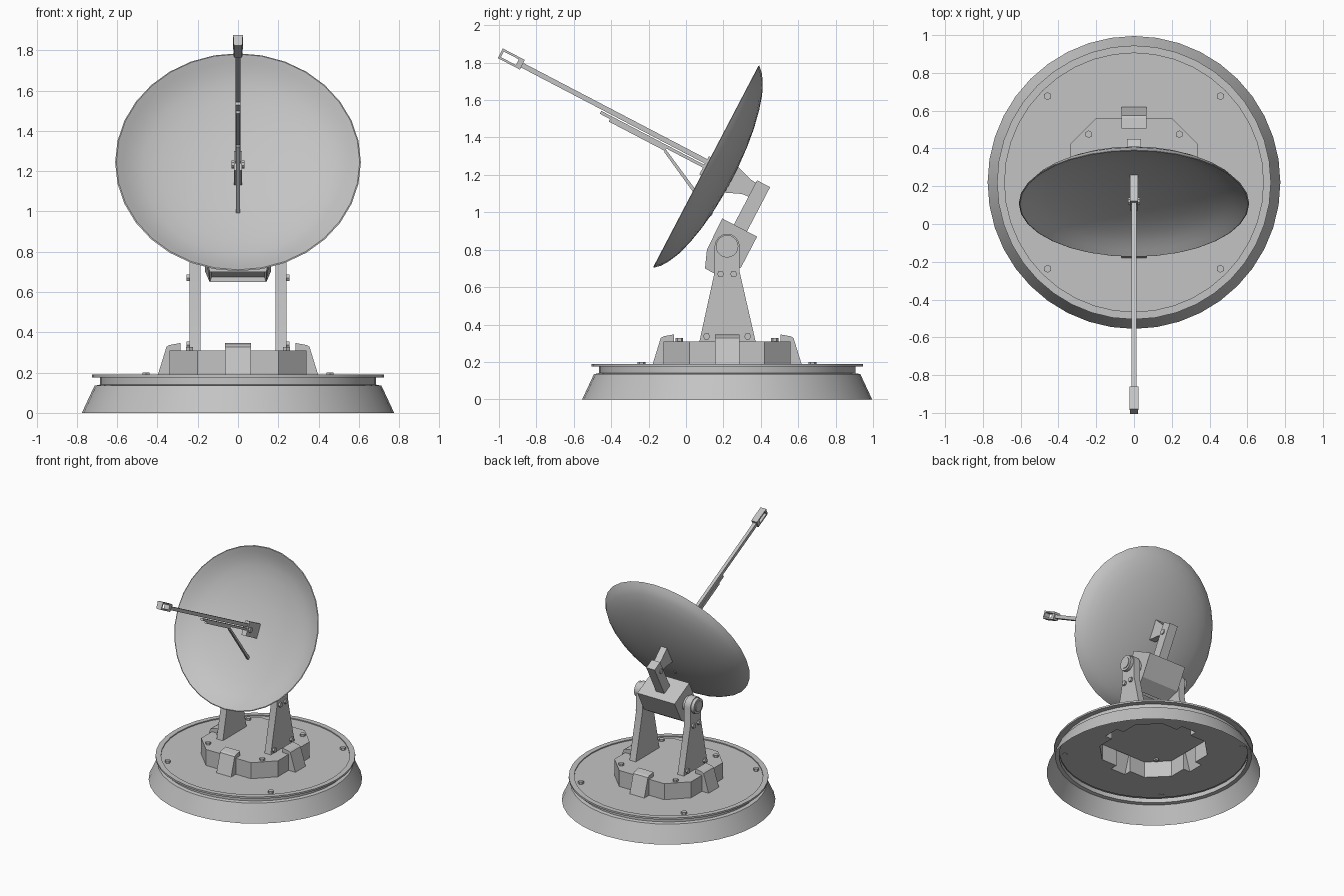
import bpy, bmesh
from math import radians, sin, cos, pi
from mathutils import Matrix, Vector

if "Cube" in bpy.data.objects:
    bpy.data.objects.remove(bpy.data.objects["Cube"])

grey = bpy.data.materials.new("light_grey")
grey.use_nodes = True
grey.diffuse_color = (0.55, 0.55, 0.55, 1)
grey.node_tree.nodes["Principled BSDF"].inputs["Base Color"].default_value = (0.55, 0.55, 0.55, 1)

BASE = Matrix.Translation((0, 0.22, 0))
# Tilted frame at the pivot: local z runs up the dish, local -y is the aim
TILT = Matrix.Translation((0, 0.22, 0.818)) @ Matrix.Rotation(radians(-27.6), 4, 'X')
I = Matrix.Identity(4)


def finish(name, bm, mat=I, smooth=True, bevel=0, recalc=True):
    if recalc:
        bmesh.ops.recalc_face_normals(bm, faces=bm.faces)
    bm.transform(mat)
    me = bpy.data.meshes.new(name)
    bm.to_mesh(me)
    bm.free()
    me.materials.append(grey)
    ob = bpy.data.objects.new(name, me)
    bpy.context.collection.objects.link(ob)
    if smooth:
        bpy.ops.object.select_all(action='DESELECT')
        ob.select_set(True)
        bpy.context.view_layer.objects.active = ob
        bpy.ops.object.shade_smooth_by_angle(angle=radians(30))
    if bevel:
        m = ob.modifiers.new("bevel", 'BEVEL')
        m.width, m.segments = bevel, 1
    return ob


def prism_mesh(pts, x0, x1):
    """Side outline (y, z) extruded across x."""
    bm = bmesh.new()
    face = bm.faces.new([bm.verts.new((x0, y, z)) for y, z in pts])
    ext = bmesh.ops.extrude_face_region(bm, geom=[face])["geom"]
    bmesh.ops.translate(bm, vec=(x1 - x0, 0, 0),
                        verts=[g for g in ext if isinstance(g, bmesh.types.BMVert)])
    if not face.is_valid or len(bm.faces) < len(pts) + 2:
        bm.faces.new([v for v in bm.verts if abs(v.co.x - x0) < 1e-6])
    bmesh.ops.recalc_face_normals(bm, faces=bm.faces)
    return bm


def prism(name, pts, x0, x1, mat=I, bevel=0):
    return finish(name, prism_mesh(pts, x0, x1), mat, bevel=bevel)


def beam(name, a0, a1, u0, u1, hw):
    """Box in the tilted frame: a is forward, u is up."""
    return prism(name, [(-a0, u0), (-a1, u0), (-a1, u1), (-a0, u1)], -hw, hw, TILT)


def lathe(name, profile, n, mat=I):
    bm = bmesh.new()
    vs = [bm.verts.new((r, 0, z)) for r, z in profile]
    es = [bm.edges.new(p) for p in zip(vs, vs[1:])]
    bmesh.ops.spin(bm, geom=vs + es, cent=(0, 0, 0), axis=(0, 0, 1),
                   angle=2 * pi, steps=n, use_duplicate=False)
    bmesh.ops.remove_doubles(bm, verts=bm.verts, dist=1e-5)
    return finish(name, bm, mat)


def cylinder(name, r, depth, n, mat):
    bm = bmesh.new()
    bmesh.ops.create_cone(bm, cap_ends=True, segments=n, radius1=r, radius2=r, depth=depth)
    return finish(name, bm, mat)


def at(x, y, z):
    return Matrix.Translation((x, y, z))


ACROSS = Matrix.Rotation(pi / 2, 4, 'Y')

# Hollow base skirt with neck and rim
RIM, FLOOR, SEG = 0.685, 0.182, 40
lathe("base_skirt", [(0.775, 0), (0.712, 0.135), (RIM, 0.14), (RIM, 0.176), (0.725, 0.176),
                     (0.725, 0.19), (RIM, 0.19), (RIM, FLOOR)], SEG, BASE)

# Plan outline of the platform with its four bracket openings
HALF, FLAT, BW, BOUT = 0.34, 0.2, 0.065, 0.40
quarter = [(HALF, -FLAT), (HALF, -BW), (BOUT, -BW), (BOUT, BW), (HALF, BW), (HALF, FLAT)]
outline = [Matrix.Rotation(k * pi / 2, 3, 'Z') @ Vector((x, y, FLOOR))
           for k in range(4) for x, y in quarter]

# Floor ring between the rim and the platform
bm = bmesh.new()
circle = [Vector((RIM * cos(2 * pi * i / SEG), RIM * sin(2 * pi * i / SEG), FLOOR)) for i in range(SEG)]
edges = []
for loop in (circle, outline):
    vs = [bm.verts.new(p) for p in loop]
    edges += [bm.edges.new((vs[i - 1], vs[i])) for i in range(len(vs))]
bmesh.ops.triangle_fill(bm, use_beauty=True, edges=edges)
for f in bm.faces:
    f.normal_update()
    if f.normal.z < 0:
        f.normal_flip()
finish("base_floor", bm, BASE, smooth=False, recalc=False)

# Eight-sided platform, open underneath and behind the brackets
TOP = 0.31
bm = bmesh.new()
up = Vector((0, 0, TOP - FLOOR))
for i, p in enumerate(outline):
    if i % 6 in (0, 4, 5):
        q = outline[(i + 1) % len(outline)]
        bm.faces.new([bm.verts.new(c) for c in (p, q, q + up, p + up)])
bm.faces.new([bm.verts.new(p + up) for i, p in enumerate(outline) if i % 6 not in (2, 3)])
bmesh.ops.remove_doubles(bm, verts=bm.verts, dist=1e-5)
finish("platform", bm, BASE, smooth=False, recalc=False)

# Four clamp brackets, open underneath
for k, side in enumerate(("left", "back", "right", "front")):
    bm = prism_mesh([(0.40, FLOOR), (0.355, 0.328), (0.34, 0.337), (0.285, 0.347),
                     (0.285, TOP), (HALF, TOP), (HALF, FLOOR)], -BW, BW)
    hidden = [f for f in bm.faces if f.normal.z < -0.9 or
              (f.normal.y < -0.9 and f.calc_center_median().z < TOP)]
    bmesh.ops.delete(bm, geom=hidden, context='FACES')
    finish(side + "_clamp", bm, BASE @ Matrix.Rotation((k - 1) * pi / 2, 4, 'Z'),
           smooth=False, recalc=False)

# Floor and platform bolts
for sx in (-1, 1):
    for sy in (-1, 1):
        cylinder("floor_bolt", 0.021, 0.022, 6, BASE @ at(sx * 0.457, sy * 0.457, 0.19))
        cylinder("platform_bolt", 0.02, 0.03, 6, BASE @ at(sx * 0.24, sy * 0.255, 0.312))

# Two uprights with rounded heads, pivot caps and bolts
arc = [(0.22 + 0.067 * cos(t * pi / 8), 0.818 + 0.067 * sin(t * pi / 8)) for t in range(9)]
upright = [(0.072, TOP), (0.372, TOP), (0.287, 0.68)] + arc + [(0.153, 0.68)]
for s, side in ((1, "left"), (-1, "right")):
    prism(side + "_upright", upright, s * 0.185, s * 0.24)
    cylinder(side + "_pivot_ring", 0.06, 0.03, 20, at(s * 0.25, 0.22, 0.818) @ ACROSS)
    cylinder(side + "_pivot_cap", 0.042, 0.03, 20, at(s * 0.256, 0.22, 0.818) @ ACROSS)
    cylinder(side + "_pivot_shaft", 0.055, 0.06, 20, at(s * 0.17, 0.22, 0.818) @ ACROSS)
    for y, z in ((0.185, 0.67), (0.255, 0.67), (0.11, 0.337), (0.33, 0.337)):
        cylinder(side + "_upright_bolt", 0.019, 0.03, 6, at(s * 0.24, y, z) @ ACROSS)

# Tilting head block with a recessed underside
bm = prism_mesh([(-0.092, 0.12), (0.118, 0.12), (0.118, -0.065), (0.06, -0.16),
                 (-0.05, -0.16), (-0.088, -0.065)], -0.165, 0.165)
for v in bm.verts:
    if v.co.z < -0.1:
        v.co.x *= 0.85
under = [f for f in bm.faces if f.normal.z < -0.9]
bmesh.ops.inset_region(bm, faces=under, thickness=0.013)
bmesh.ops.translate(bm, vec=(0, 0, 0.025), verts=list({v for f in under for v in f.verts}))
bmesh.ops.recalc_face_normals(bm, faces=bm.faces)
finish("head_block", bm, TILT, smooth=False)

# Lug and dish mount
beam("head_lug", -0.057, 0.022, 0.11, 0.387, 0.037)
cylinder("lug_bolt", 0.02, 0.09, 8, TILT @ at(0, 0.006, 0.316) @ ACROSS)
prism("dish_mount", [(0, 0.29), (0, 0.37), (-0.05, 0.375), (-0.148, 0.405), (-0.148, 0.247),
                     (-0.06, 0.285)], -0.027, 0.027, TILT)

# Thin dish shell: back profile, rim, then front profile
back = [(0, 0.142), (0.1, 0.145), (0.2, 0.152), (0.3, 0.165), (0.4, 0.186),
        (0.48, 0.210), (0.54, 0.238), (0.58, 0.264), (0.61, 0.296)]
front = [(r * 0.985, a + 0.012) for r, a in back[:-1]] + [(0.604, 0.299)]
lathe("dish", back + front[::-1], 32,
      TILT @ at(0, 0, 0.326) @ Matrix.Rotation(pi / 2, 4, 'X'))

# Feed boom, its stiffener, foot and strut
beam("feed_boom", 0.2, 1.43, 0.337, 0.364, 0.013)
beam("boom_stiffener", 0.2, 0.932, 0.313, 0.33, 0.012)
beam("stiffener_step", 0.53, 0.87, 0.298, 0.314, 0.009)
beam("boom_foot", 0.13, 0.31, 0.272, 0.382, 0.02)
cylinder("foot_bolt", 0.02, 0.066, 8, TILT @ at(0, -0.28, 0.322) @ ACROSS)
prism("boom_strut", [(-0.54, 0.312), (-0.15, 0.122), (-0.15, 0.1), (-0.53, 0.29)],
      -0.009, 0.009, TILT)

# Open frame at the boom tip
beam("tip_top", 1.42, 1.553, 0.37, 0.382, 0.025)
beam("tip_bottom", 1.42, 1.553, 0.324, 0.336, 0.02)
beam("tip_inner_end", 1.42, 1.45, 0.33, 0.375, 0.022)
beam("tip_outer_end", 1.541, 1.553, 0.33, 0.375, 0.022)
